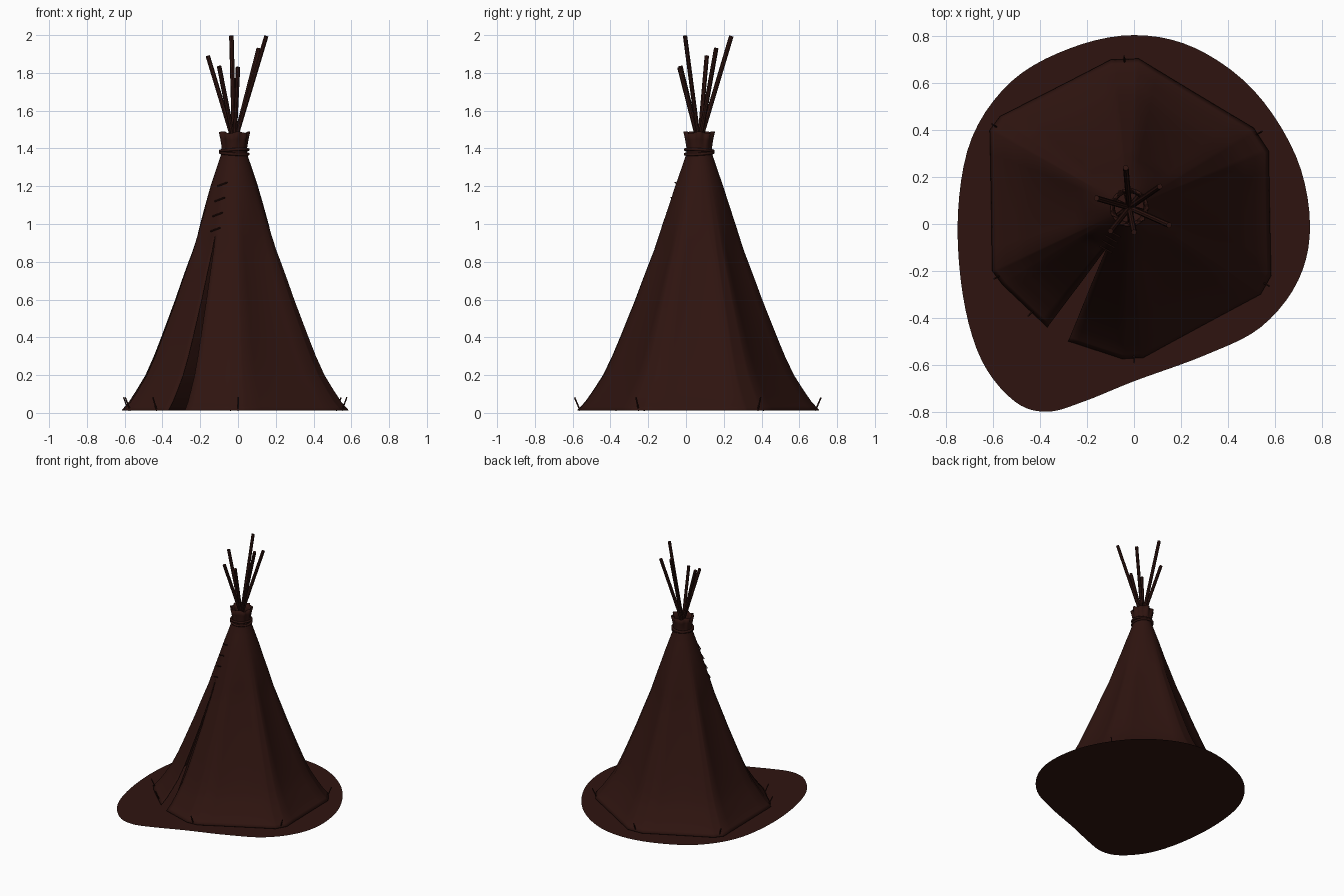
import bpy, math
from mathutils import Vector

if "Cube" in bpy.data.objects:
    bpy.data.objects.remove(bpy.data.objects["Cube"])

mat = bpy.data.materials.new("dark_brown")
mat.diffuse_color = (0.028, 0.007, 0.005, 1)
mat.use_nodes = True
mat.node_tree.nodes["Principled BSDF"].inputs["Base Color"].default_value = mat.diffuse_color
CX, CY = -0.02, 0.07          # tent axis


def make(name, verts, faces):
    me = bpy.data.meshes.new(name)
    me.from_pydata(verts, [], faces)
    me.update()
    ob = bpy.data.objects.new(name, me)
    bpy.context.collection.objects.link(ob)
    me.materials.append(mat)
    return ob


def smooth(ob, angle=40):
    bpy.ops.object.select_all(action='DESELECT')
    ob.select_set(True)
    bpy.context.view_layer.objects.active = ob
    bpy.ops.object.shade_smooth_by_angle(angle=math.radians(angle))


def rod(name, a, b, r, sides=8):
    a, b = Vector(a), Vector(b)
    bpy.ops.mesh.primitive_cylinder_add(vertices=sides, radius=r, depth=(b - a).length,
                                        location=(a + b) / 2)
    ob = bpy.context.object
    ob.name = name
    ob.rotation_euler = (b - a).to_track_quat('Z', 'Y').to_euler()
    ob.data.materials.append(mat)
    smooth(ob)


def lerp_table(table, z):
    for (z0, v0), (z1, v1) in zip(table, table[1:]):
        if z <= z1:
            return v0 + (v1 - v0) * (z - z0) / (z1 - z0)
    return table[-1][1]


# ground sheet: flat rounded blob
blob = [(0, .805), (-.27, .75), (-.52, .61), (-.69, .37), (-.75, .05), (-.73, -.3), (-.65, -.58),
        (-.51, -.755), (-.37, -.8), (-.21, -.755), (0, -.67), (.3, -.56), (.54, -.44),
        (.7, -.24), (.75, 0), (.69, .29), (.51, .57), (.26, .75)]
pts = []
for i in range(len(blob)):
    p0, p1, p2, p3 = (Vector(blob[(i + k) % len(blob)]) for k in (-1, 0, 1, 2))
    for j in range(5):
        t = j / 5
        p = p1 + (p2 - p0) * t / 2 + (2 * p0 - 5 * p1 + 4 * p2 - p3) * t * t / 2 \
            + (3 * p1 - p0 - 3 * p2 + p3) * t ** 3 / 2
        pts.append((p.x, p.y, 0))
make("ground_sheet", pts, [list(range(len(pts)))])

# tent cloth: hem outline shrinks up a flared profile, with a door slit at both ends
hem = [(-.28, -.5), (-.05, -.575), (.04, -.57), (.54, -.3), (.585, -.22), (.575, .31),
       (.51, .41), (.02, .705), (-.1, .7), (-.57, .46), (-.615, .4), (-.605, -.2),
       (-.56, -.26), (-.37, -.44)]
hem = [Vector(p) for p in hem]
door_mid = (hem[0] + hem[-1]) / 2
flare = [(.015, 1), (.06, .935), (.12, .87), (.2, .79), (.3, .715), (.4, .65), (.6, .525),
         (.86, .375), (1.0, .31), (1.2, .21), (1.36, .12), (1.385, .11), (1.43, .115), (1.49, .13)]
levels = [.015, .035, .06, .09, .12, .16, .2, .25, .3, .4, .5, .6, .7, .8, .86, .92, .95,
          1.0, 1.1, 1.2, 1.3, 1.36, 1.385, 1.41, 1.45, 1.49]
verts, faces, STEP = [], [], 6
for z in levels:
    gap = max(0, 1 - z / .95) ** .6
    ring = list(hem)
    ring[0] = door_mid.lerp(hem[0], gap)
    ring[-1] = door_mid.lerp(hem[-1], gap)
    t = lerp_table(flare, z)
    w = min(1, max(0, (z - .7) / .65))
    w = w * w * (3 - 2 * w)
    pleat = max(0, (z - 1.385) / .105)
    for i in range(len(ring) - 1):
        for j in range(STEP + (i == len(ring) - 2)):
            s = j / STEP
            p = ring[i].lerp(ring[i + 1], s) - Vector((CX, CY))
            span = (ring[i + 1] - ring[i]).length
            if span > .3:      # long panels sag between the poles
                p *= 1 - .05 * 4 * s * (1 - s) * math.sin(math.pi * min(z / 1.4, 1))
            p = p.lerp(p.normalized() * .6, w)
            a = math.atan2(p.y, p.x)
            p *= t * (1 + .1 * pleat * math.cos(9 * a))
            dz = .01 * pleat * (math.cos(5 * a) - 1) / 2
            verts.append((CX + p.x, CY + p.y, z + dz))
n = len(verts) // len(levels)
for r in range(len(levels) - 1):
    for c in range(n - 1):
        faces.append((r * n + c, r * n + c + 1, (r + 1) * n + c + 1, (r + 1) * n + c))
cloth = make("tent_cloth", verts, faces)
smooth(cloth, 50)
weld = cloth.modifiers.new("weld", 'WELD')
weld.merge_threshold = .0005
sol = cloth.modifiers.new("thickness", 'SOLIDIFY')
sol.thickness, sol.offset = .005, -1

# poles crossing at the neck, running down inside the cloth
tips = [(-.035, .24, 1.995), (.11, .16, 1.93), (.15, -.005, 1.995), (0, -.035, 1.83),
        (-.1, -.03, 1.835), (-.16, .11, 1.89)]
cross = Vector((CX, CY, 1.46))
for i, tip in enumerate(tips):
    d = Vector(tip) - cross
    foot = cross - d * ((cross.z - .02) / d.z)
    foot = Vector((CX, CY, .02)).lerp(foot, .92)
    a = math.atan2(d.y, d.x)
    neck = cross + Vector((math.cos(a), math.sin(a), 0)) * .012
    rod(f"pole_lower_{i}", foot, neck, .012)
    rod(f"pole_upper_{i}", neck - d * .15, tip, .012)

# rope wraps round the neck
for i, (z, tilt) in enumerate([(1.374, .06), (1.39, -.05)]):
    bpy.ops.mesh.primitive_torus_add(major_segments=32, minor_segments=8, major_radius=.074,
                                     minor_radius=.008, location=(CX, CY, z),
                                     rotation=(tilt, tilt, 0))
    ob = bpy.context.object
    ob.name = f"neck_rope_{i}"
    ob.data.materials.append(mat)
    smooth(ob, 60)

# pegs leaning outward at the hem corners
for i, (x, y) in enumerate([(0, -.56), (.55, -.25), (.52, .38), (-.04, .685),
                            (-.58, .41), (-.57, -.22), (-.43, -.37)]):
    out = Vector((x - CX, y - CY, 0)).normalized()
    base = Vector((x, y, .012))
    rod(f"peg_{i}", base, base + out * .03 + Vector((0, 0, .07)), .004, 6)

# lacing pins closing the seam above the door
seam = door_mid - Vector((CX, CY))
along = Vector((.87, -.49, 0))
for i, z in enumerate([.97, 1.05, 1.13, 1.21]):
    p = seam * lerp_table(flare, z) * 1.02
    c = Vector((CX + p.x, CY + p.y, z))
    rod(f"lacing_pin_{i}", c - along * .03 - Vector((0, 0, .01)),
        c + along * .03 + Vector((0, 0, .01)), .004, 6)
